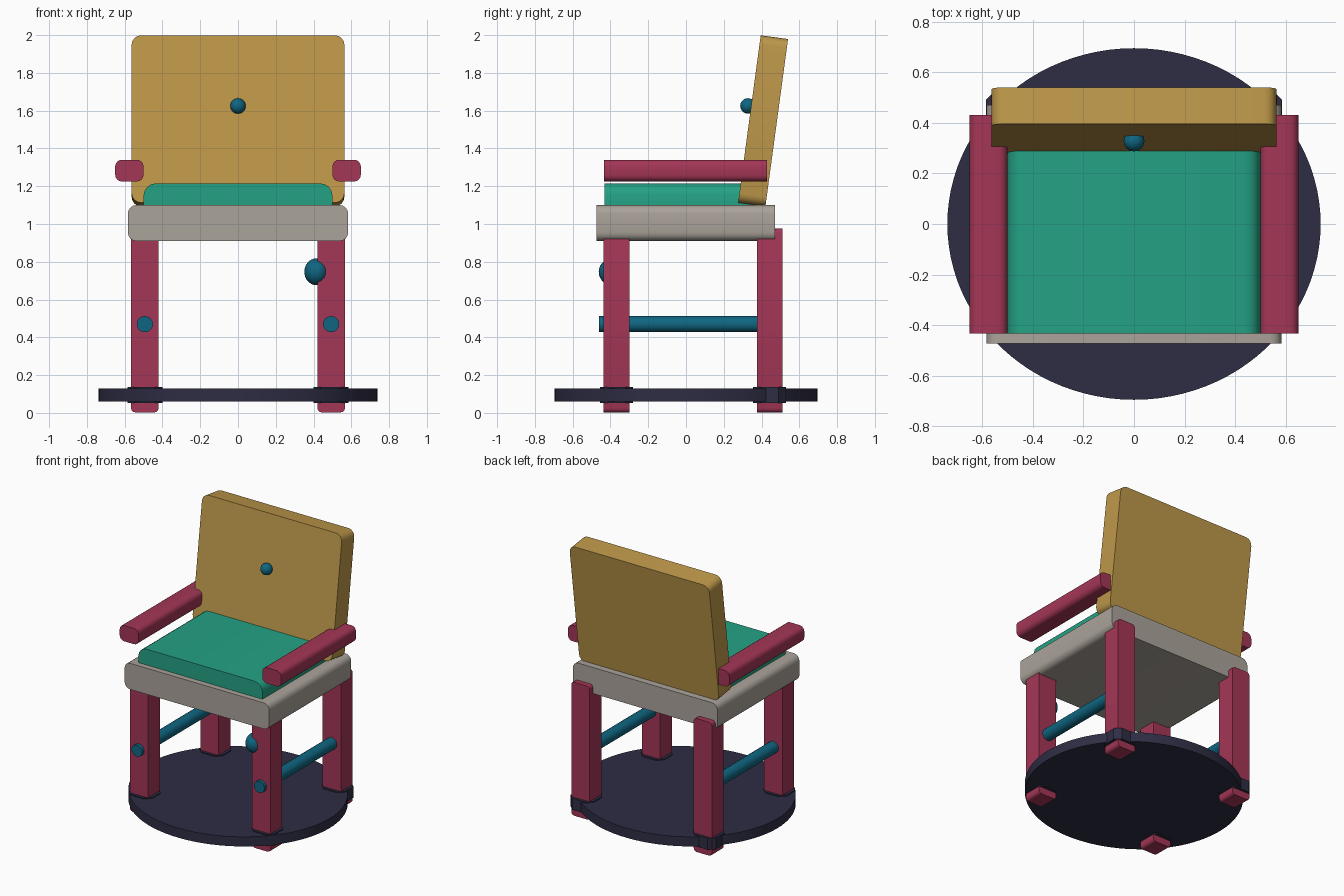
import bpy, bmesh, math
from mathutils import Matrix, Vector

if "Cube" in bpy.data.objects:
    bpy.data.objects.remove(bpy.data.objects["Cube"], do_unlink=True)


def material(name, r, g, b):
    """Flat material from 0-255 display values, stored as linear."""
    lin = [((c / 255 + 0.055) / 1.055) ** 2.4 for c in (r, g, b)] + [1.0]
    mat = bpy.data.materials.new(name)
    mat.use_nodes = True
    mat.diffuse_color = lin
    mat.node_tree.nodes["Principled BSDF"].inputs["Base Color"].default_value = lin
    return mat


red = material("raspberry red", 164, 54, 86)
tan = material("warm tan", 190, 152, 74)
green = material("sea green", 36, 162, 132)
grey = material("stone grey", 170, 163, 154)
navy = material("dark navy", 46, 45, 68)
teal = material("deep teal", 15, 102, 130)


def finish(name, bm, mat, loc, tilt=0.0):
    mesh = bpy.data.meshes.new(name)
    bm.to_mesh(mesh)
    bm.free()
    for p in mesh.polygons:
        p.use_smooth = True
    mesh.set_sharp_from_angle(angle=math.radians(35))
    mesh.materials.append(mat)
    obj = bpy.data.objects.new(name, mesh)
    obj.location = loc
    obj.rotation_euler.x = tilt
    bpy.context.collection.objects.link(obj)
    return obj


def block(name, mat, lo, hi, radius, axis=1, segments=4, top_only=False, tilt=0.0):
    """Box between two corners, with the edges along one axis rounded."""
    lo, hi = Vector(lo), Vector(hi)
    bm = bmesh.new()
    bmesh.ops.create_cube(bm, size=1)
    bmesh.ops.scale(bm, vec=hi - lo, verts=bm.verts)
    edges = []
    for e in bm.edges:
        a, b = (v.co for v in e.verts)
        if abs((a - b).normalized()[axis]) > 0.9 and (a.z > 0 or not top_only):
            edges.append(e)
    bmesh.ops.bevel(bm, geom=edges, offset=radius, segments=segments,
                    profile=0.5, affect='EDGES')
    return finish(name, bm, mat, (lo + hi) / 2, tilt)


def ball(name, mat, loc, radii):
    bm = bmesh.new()
    bmesh.ops.create_uvsphere(bm, u_segments=24, v_segments=14, radius=1)
    bmesh.ops.scale(bm, vec=radii, verts=bm.verts)
    return finish(name, bm, mat, loc)


def cylinder(name, mat, loc, radius, depth, sides, matrix=Matrix()):
    bm = bmesh.new()
    bmesh.ops.create_cone(bm, cap_ends=True, segments=sides, radius1=radius,
                          radius2=radius, depth=depth, matrix=matrix)
    return finish(name, bm, mat, loc)


# Footrest disc, slightly oval
cylinder("foot_disc", navy, (0, 0, 0.095), 1, 0.07, 96,
         Matrix.Diagonal((0.738, 0.695, 1, 1)))

# Seat, cushion and leaning backrest
block("seat", grey, (-0.583, -0.473, 0.91), (0.583, 0.47, 1.1), 0.045)
block("cushion", green, (-0.5, -0.432, 1.08), (0.5, 0.4, 1.215), 0.065, top_only=True)
block("backrest", tan, (-0.563, 0.335, 1.099), (0.563, 0.481, 1.993), 0.05,
      tilt=math.radians(-7.7))

# Legs, collars, side rods and armrests, repeated left and right
along_y = Matrix.Rotation(math.pi / 2, 4, 'X')
for side, s in (("left", 1), ("right", -1)):
    x = 0.493 * s
    for end, y in (("front", -0.368), ("back", 0.443)):
        block(f"{end}_{side}_leg", red, (x - 0.073, y - 0.068, 0.003),
              (x + 0.073, y + 0.068, 0.975), 0.022, segments=3)
        block(f"{end}_{side}_collar", navy, (x - 0.093, y - 0.087, 0.053),
              (x + 0.093, y + 0.087, 0.137), 0.04, axis=2, segments=1)
    cylinder(f"{side}_rod", teal, (x, -0.03, 0.47), 0.043, 0.86, 16, along_y)
    block(f"{side}_armrest", red, (0.575 * s - 0.075, -0.433, 1.225),
          (0.575 * s + 0.075, 0.43, 1.34), 0.035)

# Round knobs
ball("backrest_button", teal, (0, 0.328, 1.625), (0.041, 0.041, 0.041))
ball("leg_knob", teal, (0.415, -0.392, 0.747), (0.064, 0.07, 0.071))
